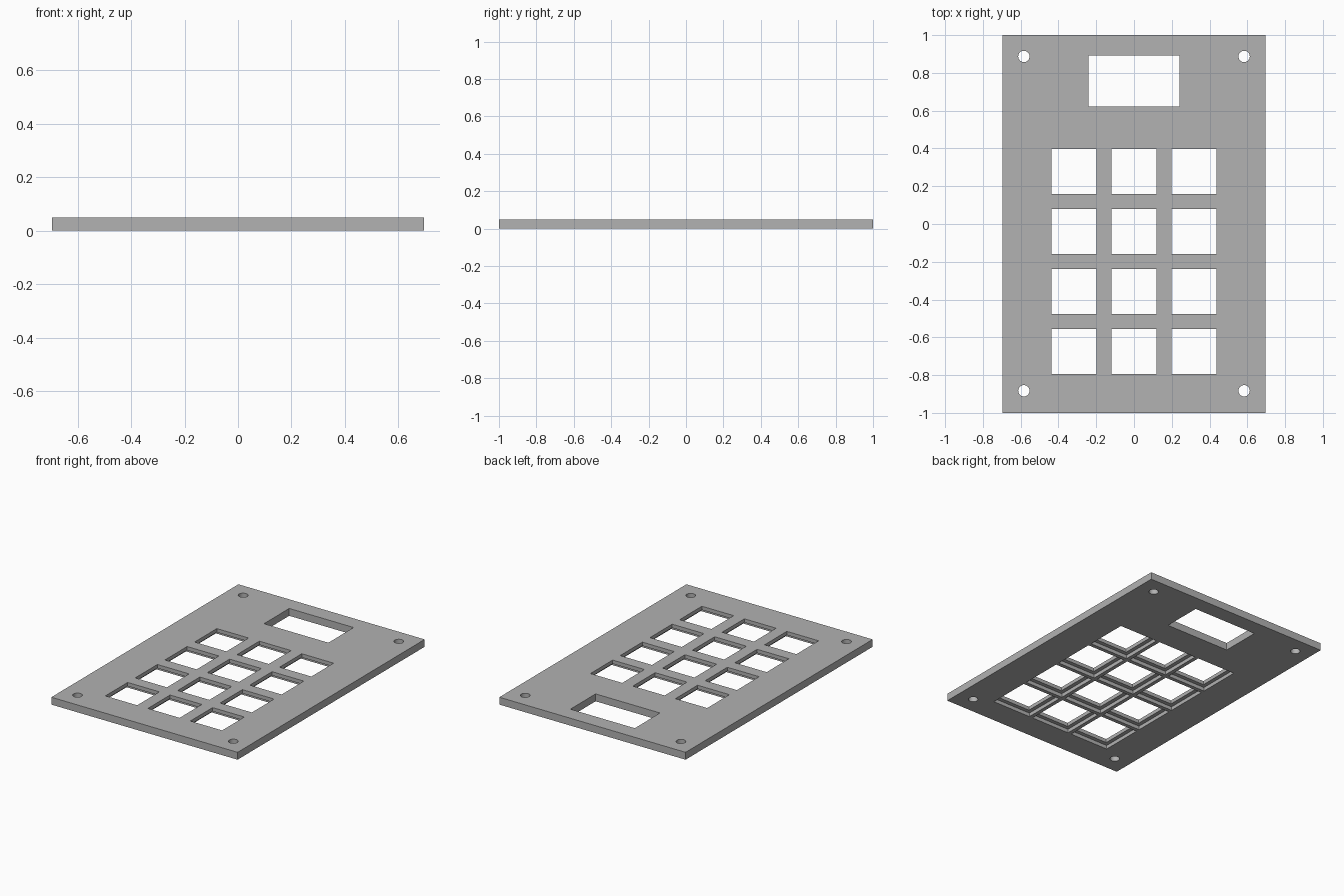
import bpy
import bmesh
from mathutils import Matrix, Vector

cube = bpy.data.objects.get("Cube")
if cube:
    bpy.data.objects.remove(cube, do_unlink=True)

WIDTH, LENGTH, THICK = 1.394, 2.0, 0.05
PITCH, KEY, POCKET, POCKET_DEPTH = 0.318, 0.238, 0.292, 0.025

grey = bpy.data.materials.new("plate grey")
grey.use_nodes = True
colour = (0.445, 0.445, 0.445, 1)
grey.diffuse_color = colour
grey.node_tree.nodes["Principled BSDF"].inputs["Base Color"].default_value = colour


def add_box(bm, x, y, z0, z1, w, d):
    place = Matrix.Translation((x, y, (z0 + z1) / 2))
    size = Matrix.Diagonal(Vector((w, d, z1 - z0, 1)))
    bmesh.ops.create_cube(bm, size=1, matrix=place @ size)


def add_drill(bm, x, y, radius):
    bmesh.ops.create_cone(bm, cap_ends=True, segments=32, radius1=radius, radius2=radius,
                          depth=0.4, matrix=Matrix.Translation((x, y, 0)))


def to_object(bm, name):
    mesh = bpy.data.meshes.new(name)
    bm.to_mesh(mesh)
    bm.free()
    mesh.materials.append(grey)
    obj = bpy.data.objects.new(name, mesh)
    bpy.context.collection.objects.link(obj)
    return obj


# Flat panel
bm = bmesh.new()
add_box(bm, 0, 0, 0, THICK, WIDTH, LENGTH)
panel = to_object(bm, "keypad_panel")

# Key openings, with a wider pocket under each one
pockets, openings = bmesh.new(), bmesh.new()
for column in (-1, 0, 1):
    for row in range(4):
        x, y = column * PITCH, 0.279 - row * PITCH
        add_box(pockets, x, y, -0.1, POCKET_DEPTH, POCKET, POCKET)
        add_box(openings, x, y, -0.2, 0.2, KEY, KEY)

# Display window and corner screw holes
add_box(openings, 0, 0.757, -0.2, 0.2, 0.482, 0.27)
for x in (-0.583, 0.583):
    for y in (-0.883, 0.887):
        add_drill(openings, x, y, 0.03)

# Cut the panel, then bake the cuts and drop the cutters
cutters = [to_object(pockets, "pocket_cutter"), to_object(openings, "opening_cutter")]
for cutter in cutters:
    cutter.hide_render = True
    cut = panel.modifiers.new(cutter.name, "BOOLEAN")
    cut.operation, cut.solver, cut.object = "DIFFERENCE", "EXACT", cutter

bpy.context.view_layer.update()
baked = bpy.data.meshes.new_from_object(panel.evaluated_get(bpy.context.evaluated_depsgraph_get()))
panel.modifiers.clear()
panel.data = baked
baked.name = "keypad_panel"
for cutter in cutters:
    bpy.data.objects.remove(cutter, do_unlink=True)

# Smooth only the round hole walls
bpy.context.view_layer.objects.active = panel
panel.select_set(True)
bpy.ops.object.shade_smooth_by_angle()
